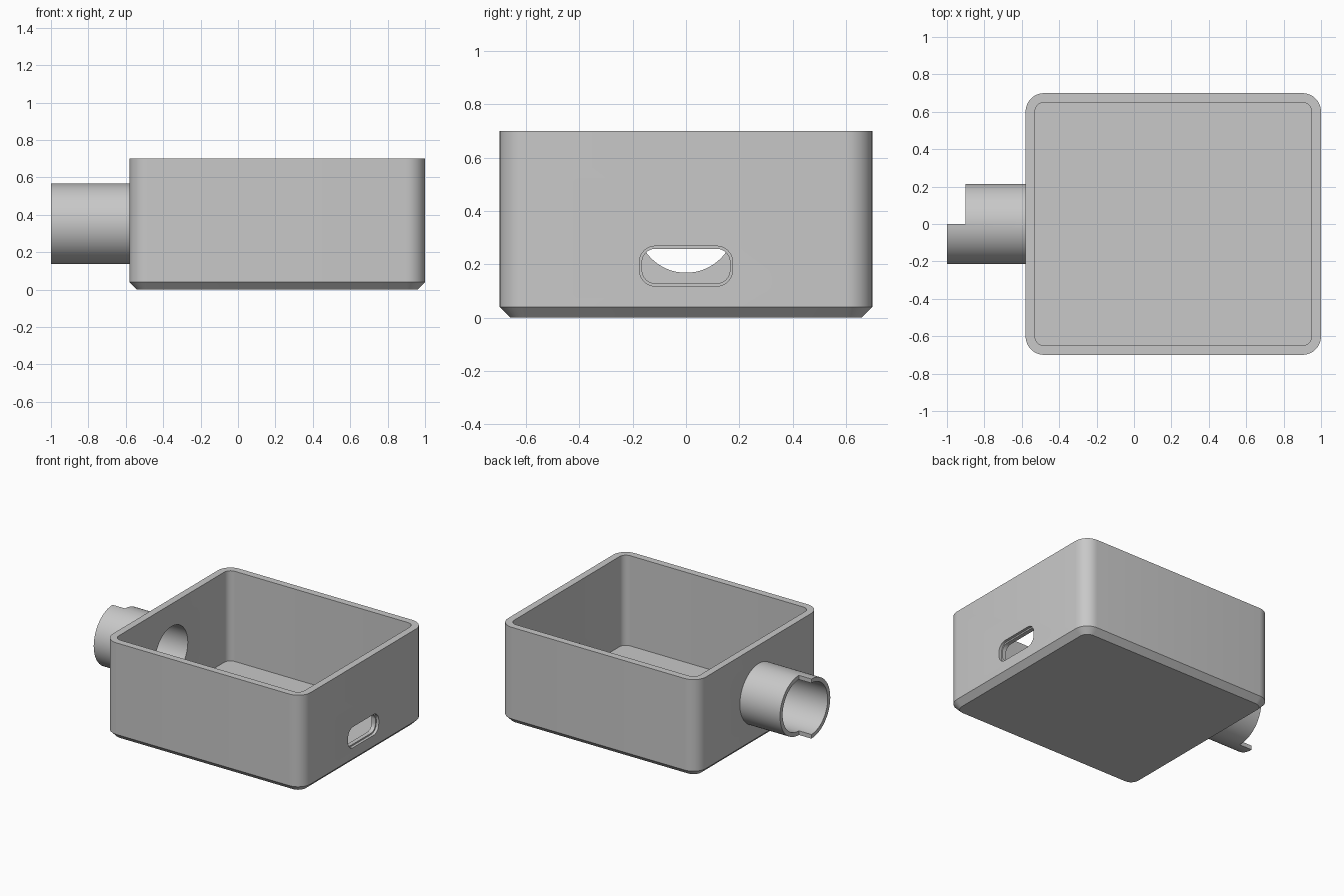
import bpy, bmesh, math
from mathutils import Vector

default = bpy.data.objects.get("Cube")
if default:
    bpy.data.objects.remove(default, do_unlink=True)

grey = bpy.data.materials.new("light grey plastic")
grey.use_nodes = True
colour = (0.58, 0.58, 0.58, 1)
grey.diffuse_color = colour
grey.node_tree.nodes["Principled BSDF"].inputs["Base Color"].default_value = colour


def prism(name, centre, levels, along_x=False, steps=8):
    """Loft rounded rectangles; each level is (position, half width, half height, radius)."""
    bm = bmesh.new()
    rings = []
    for pos, hw, hh, r in levels:
        ring = []
        for k, (sx, sy) in enumerate([(1, 1), (-1, 1), (-1, -1), (1, -1)]):
            for i in range(steps + 1):
                a = math.pi / 2 * (k + i / steps)
                u = sx * (hw - r) + r * math.cos(a)
                v = sy * (hh - r) + r * math.sin(a)
                p = Vector((pos, u, v)) if along_x else Vector((u, v, pos))
                ring.append(bm.verts.new(p + Vector(centre)))
        rings.append(ring)
    bm.faces.new(rings[0][::-1])
    bm.faces.new(rings[-1])
    n = len(rings[0])
    for low, high in zip(rings, rings[1:]):
        for i in range(n):
            j = (i + 1) % n
            bm.faces.new((low[i], low[j], high[j], high[i]))
    mesh = bpy.data.meshes.new(name)
    bm.to_mesh(mesh)
    bm.free()
    obj = bpy.data.objects.new(name, mesh)
    bpy.context.collection.objects.link(obj)
    mesh.materials.append(grey)
    return obj


def rod(name, x0, x1, radius):
    """Cylinder along x on the spout axis."""
    bpy.ops.mesh.primitive_cylinder_add(vertices=64, radius=radius, depth=x1 - x0,
                                        location=((x0 + x1) / 2, 0, SPOUT_Z),
                                        rotation=(0, math.pi / 2, 0))
    obj = bpy.context.object
    obj.name = name
    obj.data.materials.append(grey)
    return obj


def cut(target, cutter):
    mod = target.modifiers.new("cut", 'BOOLEAN')
    mod.operation = 'DIFFERENCE'
    mod.solver = 'EXACT'
    mod.object = cutter
    bpy.context.view_layer.objects.active = target
    bpy.ops.object.modifier_apply(modifier=mod.name)
    bpy.data.objects.remove(cutter, do_unlink=True)


LEFT, RIGHT, HALF_Y, TOP = -0.58, 1.0, 0.70, 0.70
WALL, BEVEL, CORNER = 0.05, 0.04, 0.10
SPOUT_Z, OUTER_R, BORE_R = 0.353, 0.215, 0.185
mid, half_x = (LEFT + RIGHT) / 2, (RIGHT - LEFT) / 2

# Open case with chamfered base
case = prism("case", (mid, 0, 0), [
    (0, half_x - BEVEL, HALF_Y - BEVEL, CORNER - BEVEL),
    (BEVEL, half_x, HALF_Y, CORNER),
    (TOP, half_x, HALF_Y, CORNER)])
cut(case, prism("cavity", (mid, 0, 0), [
    (z, half_x - WALL, HALF_Y - WALL, CORNER - WALL) for z in (WALL, TOP + 0.1)]))

# Port slot with a shallow outer recess
slot_centre = (RIGHT, 0, 0.193)
cut(case, prism("port_recess", slot_centre,
                [(x, 0.175, 0.075, 0.06) for x in (-0.02, 0.1)], True))
cut(case, prism("port_slot", slot_centre,
                [(x, 0.165, 0.065, 0.05) for x in (-0.1, 0.1)], True))

# Spout opening in the wall
cut(case, rod("wall_bore", LEFT - 0.1, LEFT + 0.15, BORE_R))

# Hollow spout with half of its lip cut back
spout = rod("spout", -1.0, LEFT, OUTER_R)
cut(spout, rod("spout_bore", -1.1, LEFT + 0.1, BORE_R))
bpy.ops.mesh.primitive_cube_add(size=1, location=(-1.0, 0.25, SPOUT_Z))
notch = bpy.context.object
notch.scale = (0.2, 0.5, 0.6)
cut(spout, notch)

# Smooth curves, crisp edges
for obj in (case, spout):
    bpy.ops.object.select_all(action='DESELECT')
    obj.select_set(True)
    bpy.context.view_layer.objects.active = obj
    bpy.ops.object.shade_smooth_by_angle(angle=math.radians(30))
